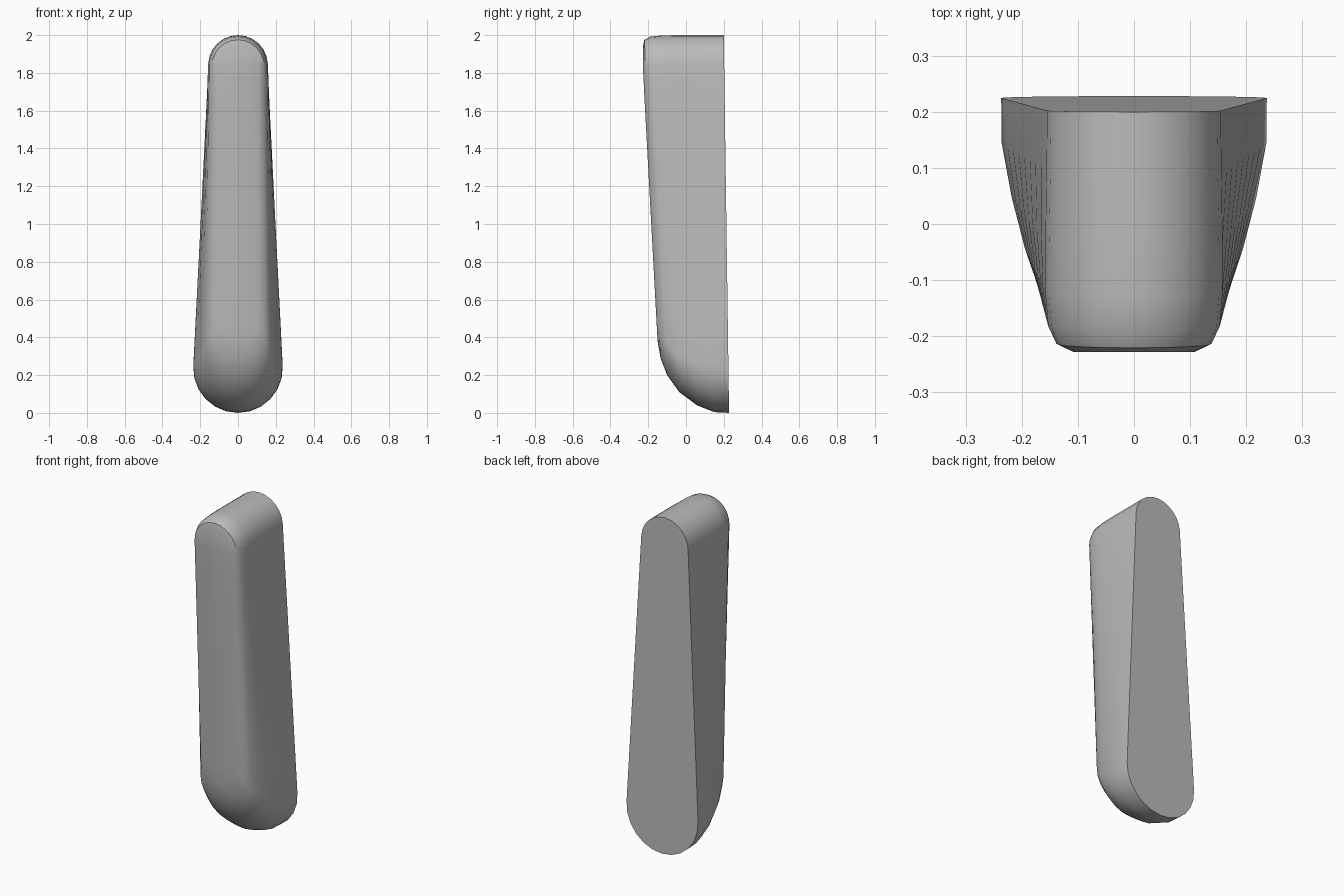
import bpy, bmesh, math

cube = bpy.data.objects.get("Cube")
if cube:
    bpy.data.objects.remove(cube)

grey = bpy.data.materials.new("plain grey")
grey.use_nodes = True
colour = (0.5, 0.5, 0.5, 1)
grey.diffuse_color = colour
grey.node_tree.nodes["Principled BSDF"].inputs["Base Color"].default_value = colour

ARC, SIDE = 12, 8


def outline(y_low, y_high, z_low, r_low, z_high, r_high):
    """Tapered, round-ended outline, tilted in depth from low to high."""
    c_low, c_high = z_low + r_low, z_high - r_high
    lean = math.asin((r_low - r_high) / (c_high - c_low))

    def arc(centre, radius, start, end):
        return [(radius * math.cos(a), centre + radius * math.sin(a))
                for a in (start + (end - start) * i / ARC for i in range(ARC + 1))]

    top = arc(c_high, r_high, lean, math.pi - lean)
    bottom = arc(c_low, r_low, math.pi - lean, 2 * math.pi + lean)

    def side(a, b):
        return [(a[0] + (b[0] - a[0]) * i / SIDE, a[1] + (b[1] - a[1]) * i / SIDE)
                for i in range(1, SIDE)]

    points = top + side(top[-1], bottom[0]) + bottom + side(bottom[-1], top[0])
    return [(x, max(-0.228, y_low + (y_high - y_low) * z / 2), z) for x, z in points]


# Outlines from the flat back to the rounded front:
# depth at bottom and top, bottom height and radius, top height and radius
layers = [
    (0.228, 0.200, 0.000, 0.237, 2.000, 0.155),
    (0.150, 0.100, 0.004, 0.236, 2.000, 0.156),
    (0.060, -0.040, 0.040, 0.218, 2.000, 0.158),
    (-0.030, -0.130, 0.110, 0.194, 1.998, 0.158),
    (-0.090, -0.190, 0.200, 0.172, 1.992, 0.153),
    (-0.120, -0.222, 0.290, 0.145, 1.975, 0.138),
    (-0.130, -0.238, 0.380, 0.100, 1.940, 0.108),
]

bm = bmesh.new()
rings = [[bm.verts.new(p) for p in outline(*layer)] for layer in layers]
count = len(rings[0])
for a, b in zip(rings, rings[1:]):
    for i in range(count):
        j = (i + 1) % count
        bm.faces.new((a[i], a[j], b[j], b[i]))

# Flat back
bm.faces.new(rings[0])

# Front face, bridged across from left to right
front = rings[-1]
for i in range(count // 2):
    l, r = (ARC // 2 - i) % count, (ARC // 2 + i) % count
    l2, r2 = (l - 1) % count, (r + 1) % count
    corners = list(dict.fromkeys((front[l], front[r], front[r2], front[l2])))
    if len(corners) > 2:
        bm.faces.new(corners)

bmesh.ops.recalc_face_normals(bm, faces=bm.faces)
mesh = bpy.data.meshes.new("tapered_handle")
bm.to_mesh(mesh)
bm.free()
mesh.materials.append(grey)
handle = bpy.data.objects.new("tapered_handle", mesh)
bpy.context.collection.objects.link(handle)

bpy.ops.object.select_all(action="DESELECT")
handle.select_set(True)
bpy.context.view_layer.objects.active = handle
bpy.ops.object.shade_smooth_by_angle(angle=math.radians(40))
